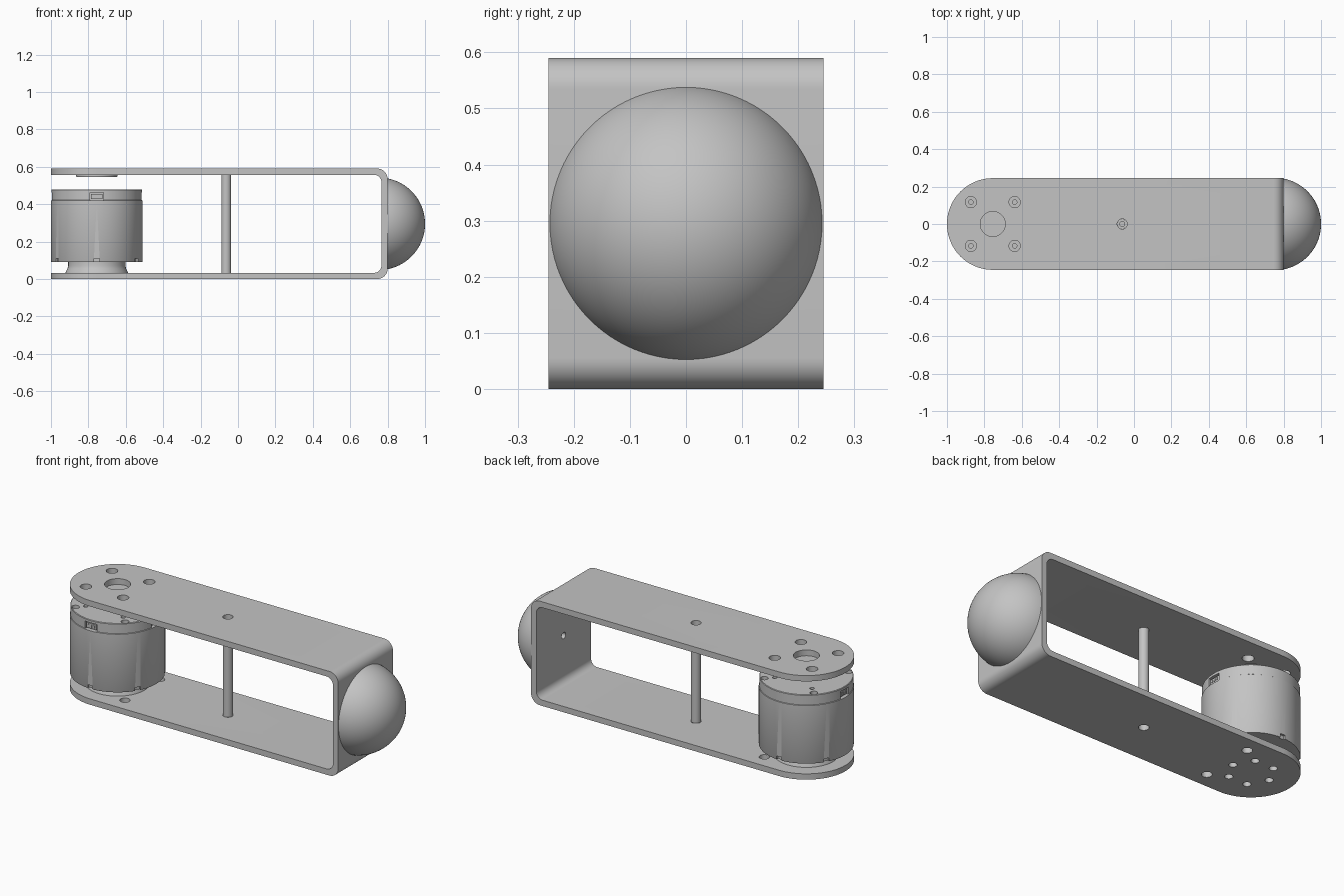
import bpy, bmesh, math
from mathutils import Matrix, Vector

cube = bpy.data.objects.get("Cube")
if cube:
    bpy.data.objects.remove(cube, do_unlink=True)

grey = bpy.data.materials.new("plain grey")
grey.use_nodes = True
grey.diffuse_color = (0.55, 0.55, 0.55, 1)
grey.node_tree.nodes["Principled BSDF"].inputs["Base Color"].default_value = grey.diffuse_color

AXIS_X, HALF_W, HEIGHT, WALL = -0.755, 0.245, 0.59, 0.033
END_X, ROD_X, MID_Z = 0.8, -0.063, 0.295
DIAGONALS = [(1, 1), (1, -1), (-1, 1), (-1, -1)]


def make(name, bm):
    bmesh.ops.recalc_face_normals(bm, faces=bm.faces)
    mesh = bpy.data.meshes.new(name)
    bm.to_mesh(mesh)
    bm.free()
    mesh.materials.append(grey)
    obj = bpy.data.objects.new(name, mesh)
    bpy.context.collection.objects.link(obj)
    return obj


def prism(points, direction):
    """Extrude a closed outline along a direction."""
    bm = bmesh.new()
    face = bm.faces.new([bm.verts.new(p) for p in points])
    ext = bmesh.ops.extrude_face_region(bm, geom=[face])
    moved = [v for v in ext["geom"] if isinstance(v, bmesh.types.BMVert)]
    bmesh.ops.translate(bm, verts=moved, vec=direction)
    return bm


def lathe(name, profile, matrix, steps=96):
    """Spin a (radius, height) profile around z, then place it."""
    bm = bmesh.new()
    verts = [bm.verts.new((r, 0, z)) for r, z in profile]
    edges = [bm.edges.new(pair) for pair in zip(verts, verts[1:])]
    bmesh.ops.spin(bm, geom=verts + edges, axis=(0, 0, 1), cent=(0, 0, 0),
                   angle=2 * math.pi, steps=steps)
    bmesh.ops.remove_doubles(bm, verts=bm.verts, dist=1e-5)
    bm.transform(matrix)
    return make(name, bm)


def add_cyl(bm, x, y, z0, z1, r):
    bmesh.ops.create_cone(bm, cap_ends=True, segments=32, radius1=r, radius2=r, depth=z1 - z0,
                          matrix=Matrix.Translation((x, y, (z0 + z1) / 2)))


def add_box(bm, size, angle, radius, z):
    """Box placed on the motor wall; size is (radial, tangential, vertical)."""
    m = (Matrix.Translation((AXIS_X, 0, z)) @ Matrix.Rotation(angle, 4, "Z")
         @ Matrix.Translation((radius, 0, 0)) @ Matrix.Diagonal((*size, 1)))
    bmesh.ops.create_cube(bm, size=1, matrix=m)


def boolean(obj, bm, operation="DIFFERENCE"):
    cutter = make("cutter", bm)
    cutter.hide_render = True
    mod = obj.modifiers.new("cut", "BOOLEAN")
    mod.operation, mod.solver, mod.object = operation, "EXACT", cutter
    bpy.context.view_layer.update()
    graph = bpy.context.evaluated_depsgraph_get()
    mesh = bpy.data.meshes.new_from_object(obj.evaluated_get(graph))
    obj.modifiers.clear()
    obj.data = mesh
    bpy.data.objects.remove(cutter, do_unlink=True)


def arc(cx, cz, r, a0, a1, n=10):
    for i in range(n + 1):
        a = math.radians(a0 + (a1 - a0) * i / n)
        yield cx + r * math.cos(a), cz + r * math.sin(a)


# Folded bracket: rounded U profile trimmed to a round-ended plan
OUT_R, IN_R = 0.055, 0.04
ix = END_X - WALL - IN_R
outline = [(-1.1, 0), *arc(END_X - OUT_R, OUT_R, OUT_R, -90, 0),
           *arc(END_X - OUT_R, HEIGHT - OUT_R, OUT_R, 0, 90), (-1.1, HEIGHT),
           (-1.1, HEIGHT - WALL), *arc(ix, HEIGHT - WALL - IN_R, IN_R, 90, 0),
           *arc(ix, WALL + IN_R, IN_R, 0, -90), (-1.1, WALL)]
bracket = make("bracket", prism([(x, -0.3, z) for x, z in outline], (0, 0.6, 0)))
plan = [(1, -HALF_W), (1, HALF_W), *arc(AXIS_X, 0, HALF_W, 90, 270, 64)]
boolean(bracket, prism([(x, y, -0.1) for x, y in plan], (0, 0, 0.8)), "INTERSECT")

# Bracket holes: shaft, screws, spacer and end wall
holes = bmesh.new()
top = (HEIGHT - 0.1, HEIGHT + 0.1)
low = (-0.1, 0.1)
add_cyl(holes, AXIS_X, 0, *top, 0.067)
for sx, sy in DIAGONALS:
    add_cyl(holes, AXIS_X + sx * 0.117, sy * 0.117, *top, 0.03)
for sy in (1, -1):
    add_cyl(holes, AXIS_X + 0.155, sy * 0.155, *low, 0.027)
for i in range(6):
    a = math.radians(60 * i)
    add_cyl(holes, AXIS_X + 0.117 * math.cos(a), 0.117 * math.sin(a), *low, 0.021)
for span in (top, low):
    add_cyl(holes, ROD_X, 0, *span, 0.027)
bmesh.ops.create_cone(holes, cap_ends=True, segments=32, radius1=0.018, radius2=0.018, depth=0.2,
                      matrix=Matrix.Translation((END_X, 0, MID_Z)) @ Matrix.Rotation(math.pi / 2, 4, "Y"))
boolean(bracket, holes)

# Dome bumper on the end wall
base_r, rise = 0.2425, 0.2
R = (base_r ** 2 + rise ** 2) / (2 * rise)
start = math.degrees(math.asin((R - rise) / R))
cap = list(arc(0, rise - R, R, start, 90, 32))
cap[-1] = (0, rise)
dome = lathe("dome_bumper", [(0, 0), *cap],
             Matrix.Translation((END_X, 0, MID_Z)) @ Matrix.Rotation(math.pi / 2, 4, "Y"))

# Spacer rod with threaded ends
rod = lathe("spacer_rod", [(0, WALL), (0.0265, WALL), (0.0265, HEIGHT - WALL), (0, HEIGHT - WALL)],
            Matrix.Translation((ROD_X, 0, 0)), 32)
bores = bmesh.new()
add_cyl(bores, ROD_X, 0, 0, 0.1, 0.013)
add_cyl(bores, ROD_X, 0, 0.49, 0.6, 0.013)
boolean(rod, bores)

# Motor, its flared output flange and the bearing disc
on_axis = Matrix.Translation((AXIS_X, 0, 0))
motor = lathe("motor", [(0, 0.09), (0.243, 0.09), (0.245, 0.094), (0.245, 0.42), (0.242, 0.422),
                        (0.242, 0.476), (0.239, 0.479), (0, 0.479)], on_axis)
flange = lathe("motor_flange", [(0, WALL), (0.167, WALL), (0.165, 0.04), (0.157, 0.055),
                                (0.153, 0.07), (0.153, 0.092), (0, 0.092)], on_axis)
disc = lathe("bearing_disc", [(0, 0.545), (0.108, 0.545), (0.11, 0.548),
                              (0.11, HEIGHT - WALL), (0, HEIGHT - WALL)], on_axis)

# Motor screw holes, socket recesses and bottom notches
cuts = bmesh.new()
for sx, sy in DIAGONALS:
    add_cyl(cuts, AXIS_X + sx * 0.155, sy * 0.155, 0.44, 0.55, 0.02)
    add_cyl(cuts, AXIS_X + sx * 0.117, sy * 0.117, 0.44, 0.55, 0.012)
SOCKETS = [math.radians(a) for a in (-90, 0, 180)]
for a in SOCKETS:
    add_box(cuts, (0.06, 0.074, 0.044), a, 0.245, 0.441)
for i in range(6):
    add_box(cuts, (0.03, 0.03, 0.04), math.radians(30 + 60 * i), 0.248, 0.09)
boolean(motor, cuts)

# Plug housings with pins inside the recesses
plugs = bmesh.new()
for a in SOCKETS:
    add_box(plugs, (0.02, 0.062, 0.028), a, 0.224, 0.441)
    for k in (-1, 0, 1):
        m = Vector((0.234, k * 0.018, 0))
        bmesh.ops.create_cube(plugs, size=1, matrix=on_axis @ Matrix.Rotation(a, 4, "Z")
                              @ Matrix.Translation(m + Vector((0, 0, 0.441)))
                              @ Matrix.Diagonal((0.006, 0.008, 0.014, 1)))
make("motor_plugs", plugs)

# Smooth round surfaces, keep machined edges crisp
bpy.ops.object.select_all(action="DESELECT")
for obj in (bracket, dome, rod, motor, flange, disc):
    obj.select_set(True)
    bpy.context.view_layer.objects.active = obj
bpy.ops.object.shade_smooth_by_angle(angle=math.radians(30))
